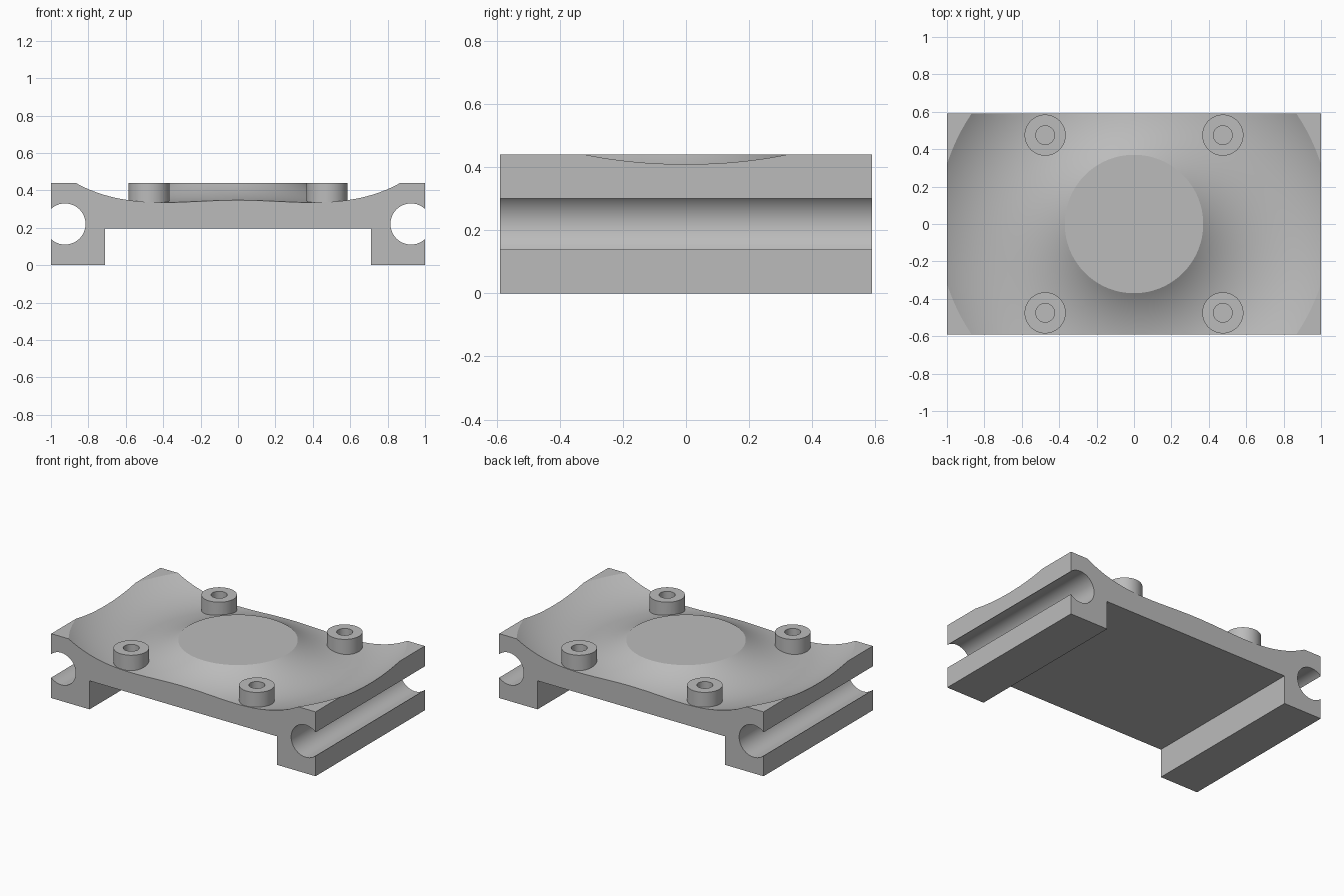
import bpy, bmesh, math
from mathutils import Matrix, Vector

if "Cube" in bpy.data.objects:
    bpy.data.objects.remove(bpy.data.objects["Cube"])

HALF_Y, TOP = 0.59, 0.44

grey = bpy.data.materials.new("light grey")
grey.use_nodes = True
colour = (0.5, 0.5, 0.5, 1)
grey.diffuse_color = colour
grey.node_tree.nodes["Principled BSDF"].inputs["Base Color"].default_value = colour


def finish(name, bm):
    bmesh.ops.recalc_face_normals(bm, faces=bm.faces)
    mesh = bpy.data.meshes.new(name)
    bm.to_mesh(mesh)
    bm.free()
    mesh.materials.append(grey)
    obj = bpy.data.objects.new(name, mesh)
    bpy.context.collection.objects.link(obj)
    return obj


def cylinder(name, x, y, radius, bottom, top, sides):
    bm = bmesh.new()
    bmesh.ops.create_cone(bm, cap_ends=True, segments=sides, radius1=radius,
                          radius2=radius, depth=top - bottom,
                          matrix=Matrix.Translation((x, y, (bottom + top) / 2)))
    return finish(name, bm)


def combine(target, tool, operation):
    bpy.context.view_layer.objects.active = target
    mod = target.modifiers.new(operation.lower(), "BOOLEAN")
    mod.operation, mod.solver, mod.object = operation, "EXACT", tool
    bpy.ops.object.modifier_apply(modifier=mod.name)
    bpy.data.objects.remove(tool)


# Body: end profile with a wide underside channel and open round side slots
slot_x, slot_z, slot_r = 0.925, 0.22, 0.11
opening = math.acos((1 - slot_x) / slot_r)
half = [(0.71, 0.195), (0.71, 0), (1, 0)]
for i in range(41):
    a = -opening - (2 * math.pi - 2 * opening) * i / 40
    half.append((slot_x + slot_r * math.cos(a), slot_z + slot_r * math.sin(a)))
half.append((1, TOP))
outline = half + [(-x, z) for x, z in reversed(half)]
bm = bmesh.new()
face = bm.faces.new([bm.verts.new((x, -HALF_Y, z)) for x, z in outline])
side = bmesh.ops.extrude_face_region(bm, geom=[face])
bmesh.ops.translate(bm, vec=Vector((0, 2 * HALF_Y, 0)),
                    verts=[v for v in side["geom"] if isinstance(v, bmesh.types.BMVert)])
body = finish("body", bm)

# Ring groove: a circular arc turned about the vertical axis
ring_r, arc_r, floor = 0.71, 0.603, 0.335
centre_z = floor + arc_r
reach = math.acos((centre_z - TOP - 0.06) / arc_r)
bm = bmesh.new()
arc = []
for i in range(33):
    a = reach * (i / 16 - 1)
    arc.append(bm.verts.new((ring_r + arc_r * math.sin(a), 0, centre_z - arc_r * math.cos(a))))
edges = [bm.edges.new((arc[i], arc[(i + 1) % len(arc)])) for i in range(len(arc))]
bmesh.ops.spin(bm, geom=arc + edges, cent=(0, 0, 0), axis=(0, 0, 1),
               angle=2 * math.pi, steps=128, use_merge=True)
bmesh.ops.remove_doubles(bm, verts=bm.verts, dist=0.0001)
combine(body, finish("groove_cutter", bm), "DIFFERENCE")

# Four screw bosses with blind holes
for x in (-0.475, 0.475):
    for y in (-0.475, 0.475):
        combine(body, cylinder("boss", x, y, 0.11, 0.28, TOP, 48), "UNION")
        combine(body, cylinder("hole_cutter", x, y, 0.05, 0.3, TOP + 0.1, 32), "DIFFERENCE")

body.name = "mounting_plate"
bpy.ops.object.select_all(action="DESELECT")
body.select_set(True)
bpy.context.view_layer.objects.active = body
bpy.ops.object.shade_smooth_by_angle(angle=math.radians(25))
